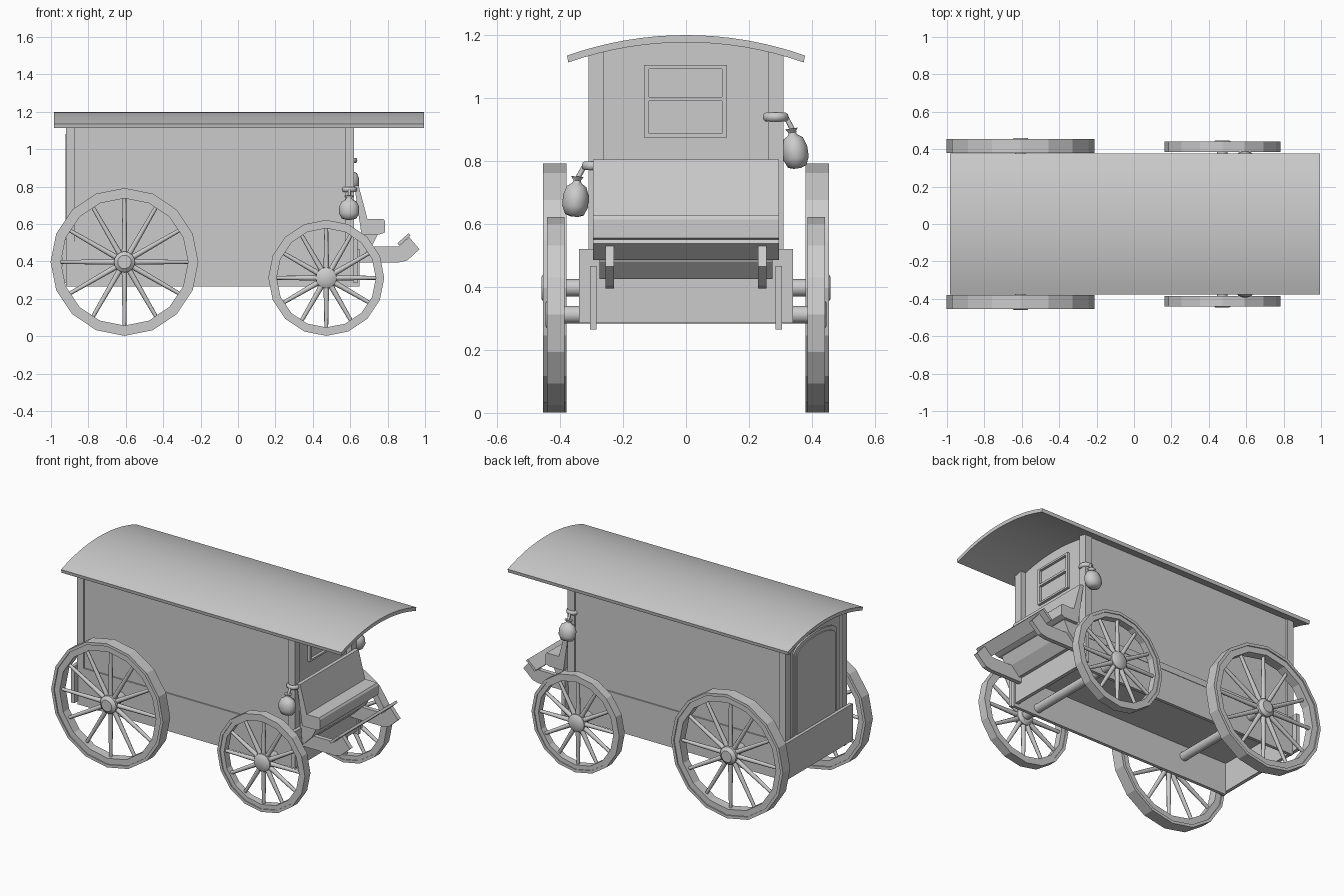
import bpy, bmesh, math
from mathutils import Vector, Matrix

if "Cube" in bpy.data.objects:
    bpy.data.objects.remove(bpy.data.objects["Cube"], do_unlink=True)

grey = bpy.data.materials.new("plain_grey")
grey.use_nodes = True
grey.diffuse_color = (0.6, 0.6, 0.6, 1)
grey.node_tree.nodes["Principled BSDF"].inputs["Base Color"].default_value = (0.6, 0.6, 0.6, 1)


def finish(name, bm, smooth=None):
    bmesh.ops.recalc_face_normals(bm, faces=bm.faces)
    mesh = bpy.data.meshes.new(name)
    bm.to_mesh(mesh)
    bm.free()
    mesh.materials.append(grey)
    ob = bpy.data.objects.new(name, mesh)
    bpy.context.collection.objects.link(ob)
    if smooth:
        bpy.ops.object.select_all(action='DESELECT')
        ob.select_set(True)
        bpy.context.view_layer.objects.active = ob
        bpy.ops.object.shade_smooth_by_angle(angle=math.radians(smooth))
    return ob


def prism(name, pts, a, b, axis="y", smooth=None):
    """Extrude an outline from a to b; outline is (x, z) along y or (y, z) along x."""
    bm = bmesh.new()
    place = (lambda p, t: (p[0], t, p[1])) if axis == "y" else (lambda p, t: (t, p[0], p[1]))
    rings = [[bm.verts.new(place(p, t)) for p in pts] for t in (a, b)]
    bm.faces.new(rings[0])
    bm.faces.new(rings[1][::-1])
    n = len(pts)
    for i in range(n):
        j = (i + 1) % n
        bm.faces.new((rings[0][i], rings[0][j], rings[1][j], rings[1][i]))
    return finish(name, bm, smooth)


def box(name, x, y, z):
    return prism(name, [(x[0], z[0]), (x[1], z[0]), (x[1], z[1]), (x[0], z[1])], *y)


def lathe(name, profile, sides, matrix, closed=False, smooth=None):
    """Spin a (radius, height) profile round the local z axis."""
    bm = bmesh.new()
    rings = []
    for r, h in profile:
        rings.append([bm.verts.new((r * math.cos(k * math.tau / sides),
                                    r * math.sin(k * math.tau / sides), h)) for k in range(sides)])
    for i in range(len(rings) if closed else len(rings) - 1):
        p, q = rings[i], rings[(i + 1) % len(rings)]
        for k in range(sides):
            m = (k + 1) % sides
            bm.faces.new((p[k], p[m], q[m], q[k]))
    if not closed:
        bm.faces.new(rings[0])
        bm.faces.new(rings[-1])
    bm.transform(matrix)
    return finish(name, bm, smooth)


def rod(name, start, end, r0, r1, sides=8):
    start, end = Vector(start), Vector(end)
    d = end - start
    m = Matrix.Translation(start) @ d.to_track_quat('Z', 'Y').to_matrix().to_4x4()
    return lathe(name, [(r0, 0), (r1, d.length)], sides, m, smooth=50)


def arc(half, drop=0.0, n=16):
    """Points on the roof curve, from -half to half in y."""
    R = 1.13
    ys = [-half + 2 * half * i / n for i in range(n + 1)]
    return [(y, 1.2 - drop - R + math.sqrt(R * R - y * y)) for y in ys]


SIDES = ((-1, "right"), (1, "left"))

# Roof and body
prism("roof", arc(0.378) + arc(0.374, 0.023)[::-1], -0.985, 0.995, "x", smooth=25)
prism("body", [(-0.3, 0.5)] + arc(0.3, 0.021) + [(0.3, 0.5)], -0.905, 0.585, "x")
box("floor", (-0.92, 0.64), (-0.308, 0.308), (0.467, 0.507))
for s, side in SIDES:
    y = sorted((s * 0.26, s * 0.31))
    box("front_post_" + side, (0.572, 0.62), y, (0.5, 1.15))
    box("rear_post_" + side, (-0.92, -0.875), y, (0.5, 1.15))
    box("sill_board_" + side, (-0.92, 0.65), sorted((s * 0.285, s * 0.305)), (0.265, 0.467))
box("front_cross_board", (0.617, 0.64), (-0.34, 0.34), (0.285, 0.52))
box("rear_cross_board", (-0.94, -0.918), (-0.34, 0.34), (0.285, 0.52))

# Front window: raised frame of bars
for i, z in enumerate(((0.875, 0.887), (0.99, 1.004), (1.093, 1.105))):
    box("window_rail_%d" % i, (0.58, 0.602), (-0.133, 0.13), z)
for i, y in enumerate(((-0.133, -0.118), (0.115, 0.13))):
    box("window_stile_%d" % i, (0.58, 0.602), y, (0.88, 1.1))

# Arched rear door with a border strip
def door_outline(w, top):
    curve = [(w * math.cos(a), top - 0.06 + 0.06 * math.sin(a))
             for a in (math.pi * k / 10 for k in range(11))]
    return [(-w, 0.5), (w, 0.5)] + curve

prism("door_border", door_outline(0.215, 1.1), -0.915, -0.9, "x")
prism("door_panel", door_outline(0.195, 1.08), -0.921, -0.9, "x")

# Driver's bench, its support and the footboard
prism("bench", [(0.622, 0.805), (0.645, 0.805), (0.692, 0.627), (0.778, 0.627), (0.786, 0.615),
                (0.786, 0.555), (0.76, 0.545), (0.66, 0.545)], -0.295, 0.295)
prism("bench_support", [(0.63, 0.55), (0.75, 0.55), (0.715, 0.48), (0.66, 0.425), (0.63, 0.425)],
      -0.275, 0.275)
for s, side in SIDES:
    prism("footboard_bracket_" + side,
          [(0.62, 0.395), (0.86, 0.395), (0.905, 0.405), (0.97, 0.465), (0.915, 0.53),
           (0.86, 0.48), (0.62, 0.48)], *sorted((s * 0.228, s * 0.256)))
prism("footboard", [(0.862, 0.485), (0.922, 0.538), (0.912, 0.55), (0.852, 0.497)], -0.295, 0.295)

# Wheels and axles
def wheel(name, x, R, inner, y0, y1, s):
    mid = (y0 + y1) / 2
    centre = Vector((x, s * mid, R + 0.002))
    m = Matrix.Translation(centre) @ Matrix.Rotation(-s * math.pi / 2, 4, 'X')
    h = (y1 - y0) / 2
    felloe = R - 0.018
    lathe(name + "_rim", [(inner, -h * 0.8), (felloe, -h * 0.8), (felloe, -h), (R, -h),
                          (R, h), (felloe, h), (felloe, h * 0.8), (inner, h * 0.8)],
          16, m @ Matrix.Rotation(math.pi / 2, 4, 'Z'), closed=True)
    lathe(name + "_hub", [(0.04, -h), (0.056, -h * 0.6), (0.056, h * 0.7), (0.036, h + 0.005)],
          16, m, smooth=35)
    for k in range(12):
        a = math.tau * k / 12
        d = Vector((math.cos(a), 0, math.sin(a)))
        rod(name + "_spoke_%d" % k, centre + d * 0.04, centre + d * (inner + 0.008), 0.015, 0.010)


for label, x, R, inner, y0, y1 in (("rear", -0.607, 0.395, 0.34, 0.38, 0.454),
                                   ("front", 0.472, 0.31, 0.265, 0.386, 0.442)):
    for s, side in SIDES:
        wheel("%s_wheel_%s" % (label, side), x, R, inner, y0, y1, s)
    rod(label + "_axle", (x, -y0 - 0.02, R + 0.002), (x, y0 + 0.02, R + 0.002), 0.028, 0.028, 12)

# Hanging water pouches tied to the front posts
POUCH = [(0.014, -0.062), (0.036, -0.056), (0.05, -0.03), (0.05, 0.005), (0.038, 0.034),
         (0.018, 0.045), (0.014, 0.053), (0.024, 0.066)]

def pouch(side, ring_y, ring_z, ring_r, y, z, tilt):
    c = Vector((0.594, y, z))
    lathe("pouch_" + side, POUCH, 14,
          Matrix.Translation(c) @ Matrix.Rotation(tilt, 4, 'X') @ Matrix.Diagonal((1.08, 0.84, 1, 1)),
          smooth=60)
    band = [(ring_r + 0.01 * math.cos(a), 0.014 * math.sin(a))
            for a in (math.tau * k / 8 for k in range(8))]
    lathe("tie_ring_" + side, band, 14, Matrix.Translation((0.596, ring_y, ring_z)),
          closed=True, smooth=60)
    edge = ring_y + math.copysign(ring_r, y)
    rod("tie_cord_" + side, (0.596, edge, ring_z), c + Vector((0, 0, 0.05)), 0.008, 0.008)


pouch("right", -0.29, 0.785, 0.032, -0.35, 0.685, -0.08)
pouch("left", 0.285, 0.94, 0.032, 0.345, 0.838, 0.15)
